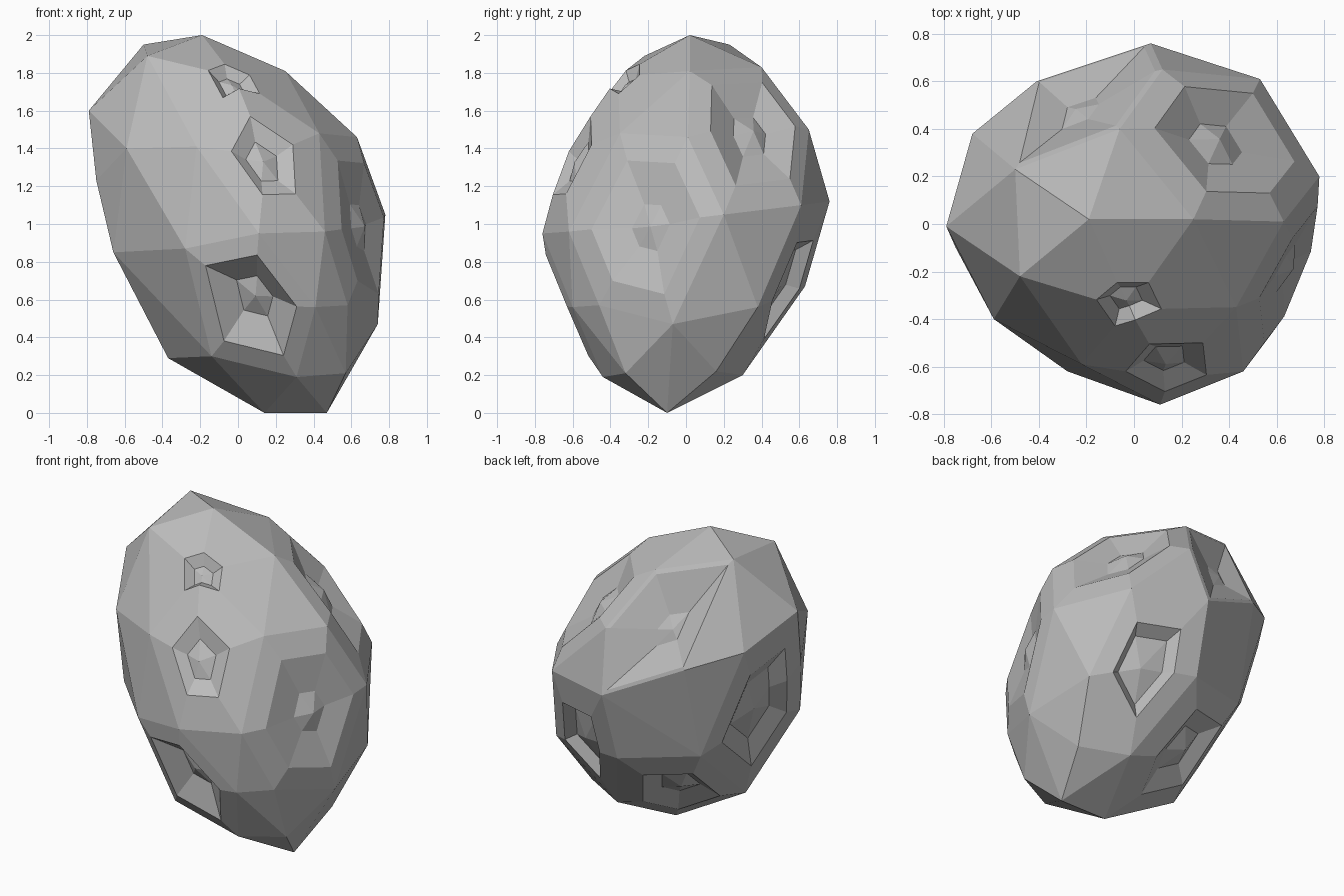
import bpy
import bmesh

# Remove the default cube
if "Cube" in bpy.data.objects:
    bpy.data.objects.remove(bpy.data.objects["Cube"], do_unlink=True)

# Facet corners of the rock body, grouped by region
CROWN = [(-.19, .02, 2), (-.5, .23, 1.95), (-.48, -.22, 1.89), (.25, .02, 1.81), (-.06, .4, 1.83)]
FRONT = [(-.22, -.59, 1.41), (.43, -.35, 1.48), (.11, -.76, .95), (.46, -.62, .96),
         (-.28, -.62, .87), (.41, -.6, .56), (.58, -.46, .57), (-.59, -.4, 1.4)]
LEFT = [(.63, .01, 1.46), (.78, .2, 1.05), (.74, -.07, .47), (.66, .38, .56)]
BACK = [(.53, .61, 1.1), (.07, .76, 1.12), (.12, .65, 1.5), (-.41, .6, 1.35), (.05, .63, .67),
        (-.42, .45, .74)]
RIGHT = [(-.79, -.01, 1.6), (-.75, -.1, 1.23), (-.68, .38, 1.45), (-.66, -.22, .85)]
BASE = [(.31, -.44, .19), (.57, -.32, .21), (-.14, -.44, .3), (-.37, -.08, .29), (.56, .16, .22),
        (.28, .3, .2), (.47, -.1, 0), (.14, -.1, 0)]

# Craters: centre, rim reach, floor reach within the rim, depth
CRATERS = [
    ((.15, -.65, 1.36), .5, .5, .07),    # front middle
    ((-.02, -.36, 1.78), .3, .5, .06),   # front top
    ((.08, -.7, .57), .7, .4, .14),      # front low
    ((.755, -.22, 1), .7, .35, .09),     # left side
    ((.43, .41, 1.56), .7, .38, .11),    # back left, high
    ((.39, .56, .64), .57, .72, .07),    # back left, low
    ((-.27, .57, 1.57), .92, .27, .1),   # back right, high
    ((-.68, .2, .97), .65, .6, .08),     # right side
    ((-.2, .33, .35), .6, .5, .09),      # underside
]


def cut_ring(centre, reach):
    """Cut a ring of edges around a corner, part way along its edges."""
    ring = []
    for edge in list(centre.link_edges):
        ring.append(bmesh.utils.edge_split(edge, centre, reach)[1])
    for face in list(centre.link_faces):
        ends = [v for v in face.verts if v in ring]
        if len(ends) == 2:
            bmesh.utils.face_split(face, ends[0], ends[1])
    return ring


def dig_crater(centre, rim, floor, depth):
    """Cut the rim and the floor outline, then press the floor inwards."""
    centre.normal_update()
    inward = -centre.normal.copy()
    cut_ring(centre, rim)
    for vert in cut_ring(centre, floor) + [centre]:
        vert.co += inward * depth


# Faceted body wrapped around all the corners
bm = bmesh.new()
for corner in CROWN + FRONT + LEFT + BACK + RIGHT + BASE:
    bm.verts.new(corner)
centres = [bm.verts.new(crater[0]) for crater in CRATERS]
bmesh.ops.convex_hull(bm, input=list(bm.verts))
bmesh.ops.recalc_face_normals(bm, faces=list(bm.faces))
bm.normal_update()

# Craters sunk into the body
for centre, (_, rim, floor, depth) in zip(centres, CRATERS):
    if centre.link_faces:
        dig_crater(centre, rim, floor, depth)
loose = [v for v in bm.verts if not v.link_faces]
bmesh.ops.delete(bm, geom=loose, context='VERTS')
bmesh.ops.recalc_face_normals(bm, faces=list(bm.faces))

mesh = bpy.data.meshes.new("cratered_rock")
bm.to_mesh(mesh)
bm.free()
rock = bpy.data.objects.new("cratered_rock", mesh)
bpy.context.collection.objects.link(rock)

# Plain grey stone
stone = bpy.data.materials.new("grey_stone")
stone.use_nodes = True
grey = (.5, .5, .5, 1)
stone.diffuse_color = grey
stone.node_tree.nodes["Principled BSDF"].inputs["Base Color"].default_value = grey
mesh.materials.append(stone)
